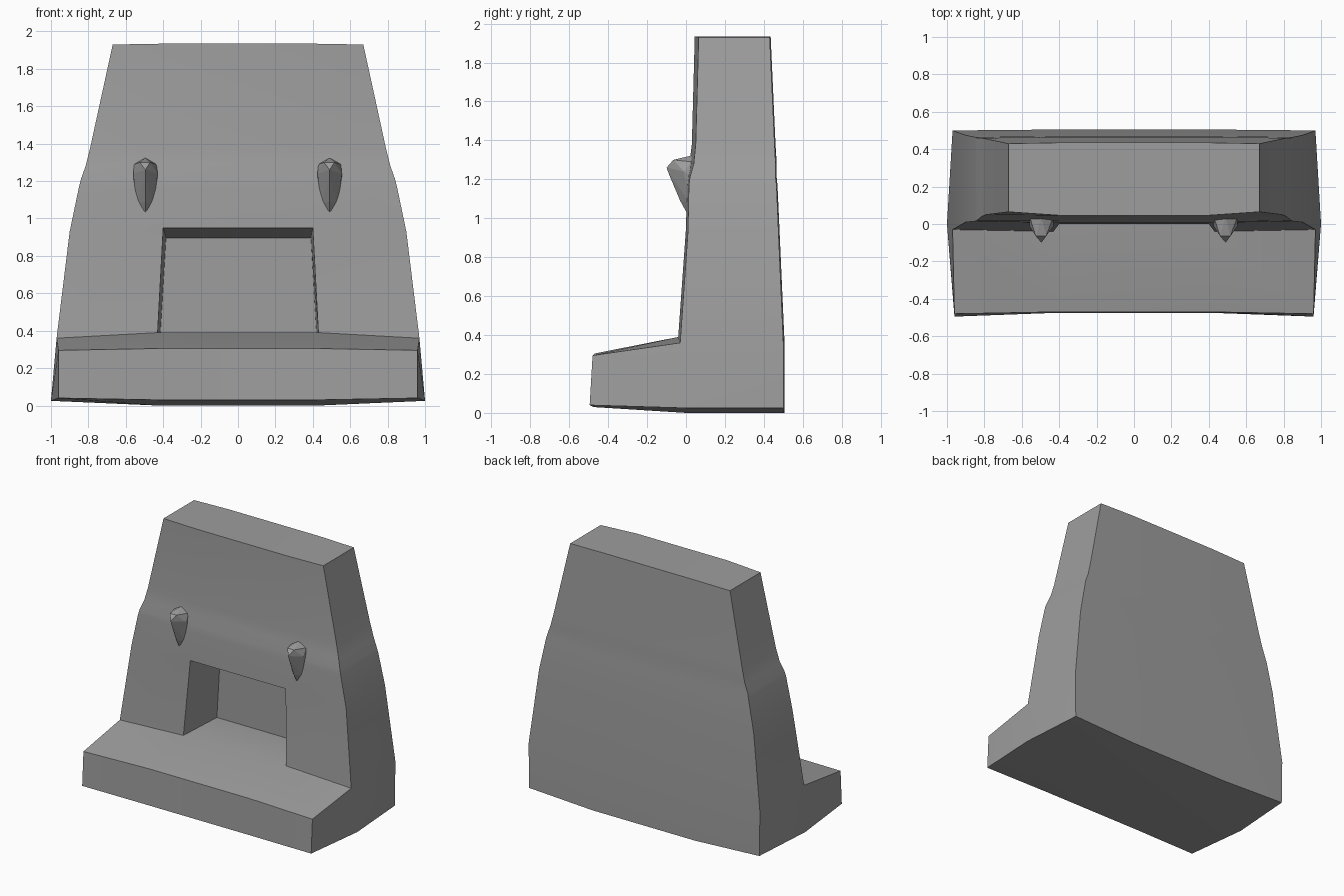
import bpy, bmesh

if "Cube" in bpy.data.objects:
    bpy.data.objects.remove(bpy.data.objects["Cube"])

stone = bpy.data.materials.new("dark_stone")
stone.diffuse_color = (0.34, 0.34, 0.34, 1)
stone.use_nodes = True
stone.node_tree.nodes["Principled BSDF"].inputs["Base Color"].default_value = stone.diffuse_color


def finish(bm, name, angle=None):
    bmesh.ops.recalc_face_normals(bm, faces=bm.faces)
    mesh = bpy.data.meshes.new(name)
    bm.to_mesh(mesh)
    bm.free()
    mesh.materials.append(stone)
    ob = bpy.data.objects.new(name, mesh)
    bpy.context.collection.objects.link(ob)
    if angle:
        bpy.ops.object.select_all(action='DESELECT')
        ob.select_set(True)
        bpy.context.view_layer.objects.active = ob
        bpy.ops.object.shade_smooth_by_angle(angle=angle)
    return ob


# Stone hearth body: stacked sections, four columns front and back
bm = bmesh.new()


def row(half, inner, y, side_y, z, side_z):
    return [bm.verts.new(p) for p in ((-half, side_y, side_z), (-inner, y, z),
                                      (inner, y, z), (half, side_y, side_z))]


# half width, inner half width, front y, front corner y, back y, z, corner z
sections = [
    (1.00, 0.43, 0.00, 0.00, 0.50, 0.00, 0.025),
    (0.97, 0.43, -0.04, -0.03, 0.50, 0.39, 0.36),
    (0.90, 0.40, 0.00, 0.01, 0.475, 0.95, 0.93),
    (0.85, 0.40, 0.005, 0.015, 0.465, 1.17, 1.17),
    (0.84, 0.40, 0.01, 0.02, 0.46, 1.22, 1.21),
    (0.815, 0.40, 0.02, 0.04, 0.46, 1.30, 1.28),
    (0.79, 0.40, 0.03, 0.05, 0.455, 1.38, 1.38),
    (0.67, 0.38, 0.045, 0.065, 0.43, 1.935, 1.93),
]
front, back = [], []
for i, (w, xi, yf, yc, yb, z, zc) in enumerate(sections):
    front.append(row(w, xi, yf, yc, z, zc))
    bw = 0.965 if i == 0 else w
    back.append(row(bw, xi, yb + 0.005, yb, z, zc))


def strip(a, b, skip=None):
    for c in range(3):
        if c != skip:
            bm.faces.new((a[c], a[c + 1], b[c + 1], b[c]))


for i in range(len(sections) - 1):
    if i:
        strip(front[i], front[i + 1], 1 if i == 1 else None)
    strip(back[i], back[i + 1])
    for c in (0, 3):
        bm.faces.new((front[i][c], front[i + 1][c], back[i + 1][c], back[i][c]))
strip(front[-1], back[-1])
strip(front[0], back[0])

# Projecting ledge at the foot
ledge_top = row(0.96, 0.42, -0.47, -0.48, 0.305, 0.295)
ledge_foot = row(0.96, 0.42, -0.475, -0.495, 0.03, 0.04)
strip(front[1], ledge_top)
strip(ledge_top, ledge_foot)
strip(ledge_foot, front[0])
for c in (0, 3):
    bm.faces.new((front[0][c], front[1][c], ledge_top[c], ledge_foot[c]))

# Fire opening recess
mouth = [front[1][1], front[1][2], front[2][2], front[2][1]]
inner = [bm.verts.new(p) for p in ((-0.415, 0.34, 0.385), (0.42, 0.34, 0.385),
                                   (0.39, 0.34, 0.895), (-0.385, 0.34, 0.895))]
for k in range(4):
    n = (k + 1) % 4
    bm.faces.new((mouth[k], mouth[n], inner[n], inner[k]))
bm.faces.new(inner)
finish(bm, "hearth_body", 0.4)

# Two faceted stone pegs on the front
peg = [(0, 0.04, 1.325), (-0.06, 0.03, 1.29), (0.06, 0.03, 1.29),
       (-0.065, 0.02, 1.22), (0.065, 0.02, 1.22), (-0.045, 0.02, 1.08),
       (0.045, 0.02, 1.08), (0, 0.02, 1.03), (0, 0.0, 1.035),
       (-0.03, -0.065, 1.30), (0.025, -0.065, 1.30),
       (0, -0.10, 1.26), (0, -0.085, 1.22), (0, -0.03, 1.09),
       (-0.065, -0.01, 1.24), (0.065, -0.01, 1.24)]
for side, x in (("left", -0.495), ("right", 0.49)):
    bm = bmesh.new()
    for p in peg:
        bm.verts.new((p[0] + x, p[1], p[2]))
    bmesh.ops.convex_hull(bm, input=bm.verts)
    bmesh.ops.delete(bm, geom=[v for v in bm.verts if not v.link_faces], context='VERTS')
    finish(bm, side + "_peg")
